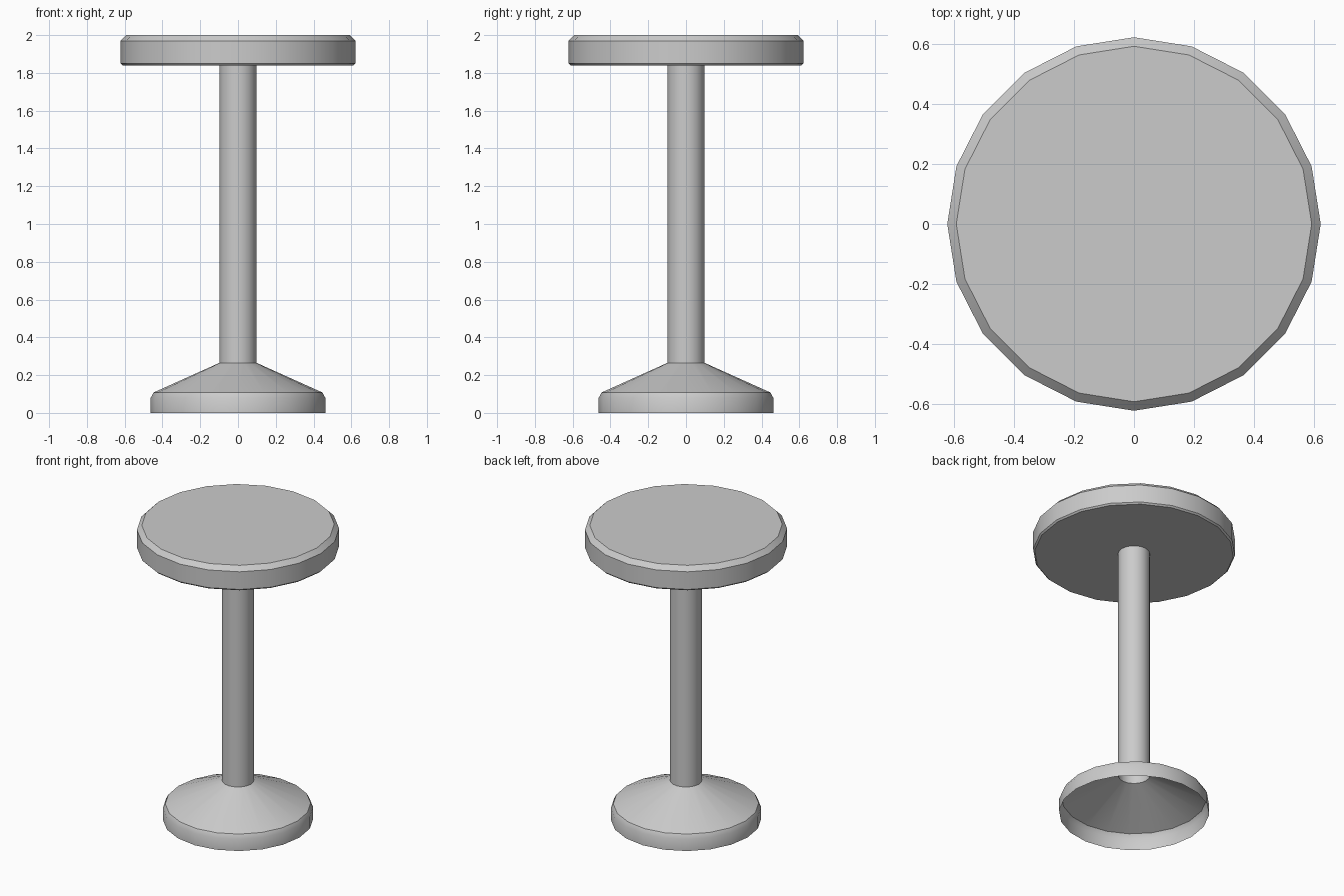
import bpy, bmesh, math

if "Cube" in bpy.data.objects:
    bpy.data.objects.remove(bpy.data.objects["Cube"])

SIDES = 20


def lathe(name, profile, cap_bottom=False, cap_top=False):
    """Revolve (radius, z) points, listed bottom to top, around the z axis."""
    bm = bmesh.new()
    rings = []
    for r, z in profile:
        rings.append([bm.verts.new((r * math.cos(2 * math.pi * i / SIDES),
                                    r * math.sin(2 * math.pi * i / SIDES), z))
                      for i in range(SIDES)])
    for low, high in zip(rings, rings[1:]):
        for i in range(SIDES):
            j = (i + 1) % SIDES
            bm.faces.new((low[i], low[j], high[j], high[i]))
    if cap_bottom:
        bm.faces.new(rings[0][::-1])
    if cap_top:
        bm.faces.new(rings[-1])
    mesh = bpy.data.meshes.new(name)
    bm.to_mesh(mesh)
    bm.free()
    obj = bpy.data.objects.new(name, mesh)
    bpy.context.collection.objects.link(obj)
    bpy.ops.object.select_all(action='DESELECT')
    obj.select_set(True)
    bpy.context.view_layer.objects.active = obj
    bpy.ops.object.shade_smooth_by_angle(angle=math.radians(30))
    return obj


# Hollow flared foot, open underneath
lathe("base", [(0.462, 0.0), (0.462, 0.08), (0.447, 0.108), (0.098, 0.265)])

# Central tube, open into the foot
lathe("post", [(0.098, 0.265), (0.098, 1.84)])

# Round seat with chamfered rims
lathe("seat", [(0.612, 1.84), (0.622, 1.85), (0.622, 1.97), (0.592, 2.0)],
      cap_bottom=True, cap_top=True)
